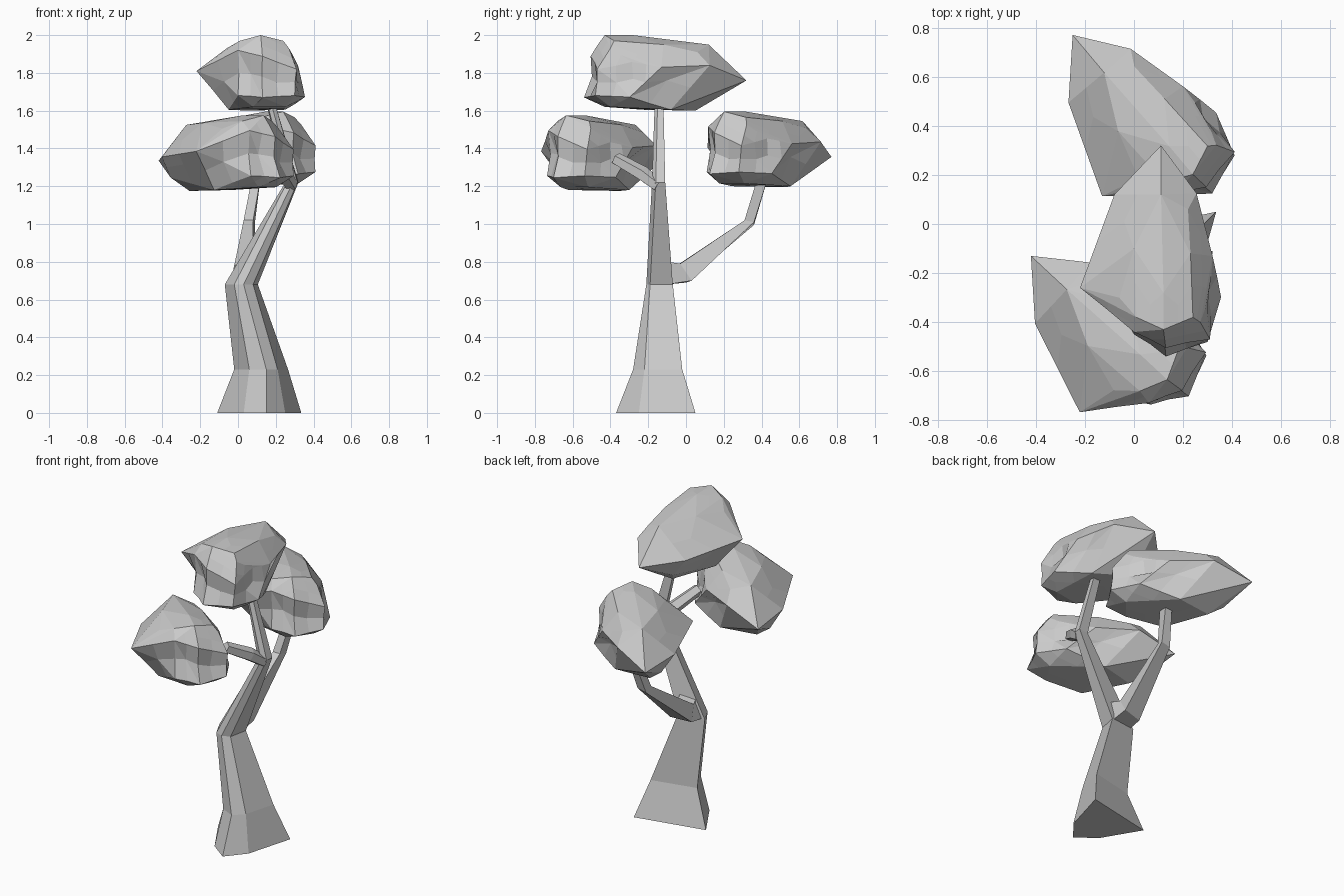
import bpy, bmesh
from math import radians
from mathutils import Vector, Matrix

if "Cube" in bpy.data.objects:
    bpy.data.objects.remove(bpy.data.objects["Cube"])


def finish(bm, name):
    bmesh.ops.recalc_face_normals(bm, faces=bm.faces)
    mesh = bpy.data.meshes.new(name)
    bm.to_mesh(mesh)
    bm.free()
    obj = bpy.data.objects.new(name, mesh)
    bpy.context.collection.objects.link(obj)
    return obj


def loft(name, rings):
    """Skin a list of equal-sized vertex rings and cap both ends."""
    bm = bmesh.new()
    rows = [[bm.verts.new(p) for p in ring] for ring in rings]
    n = len(rows[0])
    for a, b in zip(rows, rows[1:]):
        for i in range(n):
            j = (i + 1) % n
            bm.faces.new((a[i], a[j], b[j], b[i]))
    bm.faces.new(rows[0])
    bm.faces.new(rows[-1])
    return finish(bm, name)


def branch(name, path, radii, sides=5):
    """Tapered low-poly limb following a path."""
    pts = [Vector(p) for p in path]
    rings = []
    for i, (p, r) in enumerate(zip(pts, radii)):
        d = (pts[min(i + 1, len(pts) - 1)] - pts[max(i - 1, 0)]).normalized()
        u = d.cross(Vector((1, 0, 0))).normalized()
        rings.append([p + Matrix.Rotation(radians(360 * k / sides), 3, d) @ u * r
                      for k in range(sides)])
    return loft(name, rings)


# Trunk: flared five-sided foot, leaning left, then right, then up to the crown
sections = [
    (0.00, [(.335, .05), (.25, -.25), (.15, -.37), (.03, -.28), (-.11, -.045)]),
    (0.23, [(.265, -.02), (.21, -.22), (.15, -.28), (.06, -.235), (-.02, -.085)]),
    (0.68, [(.105, -.07), (.08, -.19), (.03, -.21), (-.02, -.19), (-.07, -.09)]),
    (1.22, [(.32, -.11), (.315, -.16), (.29, -.18), (.26, -.17), (.25, -.12)]),
    (1.66, [(.19, -.12), (.19, -.15), (.17, -.165), (.15, -.15), (.145, -.12)]),
]
loft("trunk", [[(x, y, z) for x, y in ring] for z, ring in sections])

# Back branch: wide where it leaves the knee of the trunk, slim at the foliage
loft("back_branch", [
    [(-.05, -.10, .68), (.09, -.10, .68), (.11, -.10, .80), (.01, -.12, .79)],
    [(-.04, .0, .69), (.09, .03, .70), (.08, -.03, .79), (-.02, -.05, .78)],
    [(.03, .36, .995), (.09, .36, 1.01), (.08, .31, 1.02), (.03, .31, 1.02)],
    [(.075, .435, 1.25), (.12, .435, 1.25), (.12, .38, 1.25), (.075, .38, 1.25)]])

# Front branch: short limb from the upper bend
branch("front_branch",
       [(.285, -.145, 1.2), (.245, -.23, 1.265), (.17, -.37, 1.345)],
       [.035, .042, .035])

# Foliage clump: faceted boulder shape, pointed at the back, blunt at the front
bottom = [(.06, .05, 1.60), (-.05, -.23, 1.605), (.25, -.08, 1.605), (.25, -.40, 1.62),
          (.08, -.43, 1.62)]
middle = [(.11, .32, 1.76), (-.08, .12, 1.78), (-.22, -.26, 1.81), (0, .13, 1.67),
          (0, -.45, 1.68), (.13, -.54, 1.67), (.30, -.48, 1.68), (.36, -.30, 1.67),
          (.32, -.13, 1.83), (.255, .125, 1.84), (.31, -.47, 1.82)]
top = [(.0, -.44, 1.92), (.13, -.51, 1.89), (.27, -.40, 1.93), (.31, -.29, 1.86),
       (-.06, -.30, 1.93), (.01, -.38, 1.97), (.12, -.43, 2.0), (.24, -.38, 1.97),
       (.12, -.28, 2.0), (0, -.10, 1.96), (.22, .06, 1.91), (.23, -.12, 1.95),
       (.11, .12, 1.95)]
tip = Vector((.11, .32, 1.76))

# Dents in the lumpy blunt end: centre and reach
dents = [((-.10, -.36, 1.74), .13), ((.07, -.50, 1.79), .13), ((.34, -.33, 1.77), .12),
         ((.22, -.50, 1.77), .10), ((.31, -.10, 1.72), .11)]
core = Vector((.08, -.18, 1.79))


def clump(name, new_tip, angle):
    """Dented hull of the shared points, turned about its tip and moved into place."""
    bm = bmesh.new()
    for p in bottom + middle + top:
        bm.verts.new(p)
    bmesh.ops.convex_hull(bm, input=bm.verts)
    loose = [v for v in bm.verts if not v.link_faces]
    bmesh.ops.delete(bm, geom=loose, context='VERTS')
    corners = set(bm.verts)
    bmesh.ops.subdivide_edges(bm, edges=bm.edges, cuts=1, use_grid_fill=True)
    for v in bm.verts:
        if v in corners:
            continue
        pull = max(max(0, 1 - (v.co - Vector(c)).length / r) for c, r in dents)
        v.co += (core - v.co).normalized() * .055 * pull
    place = Matrix.Translation(new_tip) @ Matrix.Rotation(radians(angle), 4, 'Z')
    bm.transform(place @ Matrix.Translation(-tip))
    bmesh.ops.join_triangles(bm, faces=bm.faces, angle_face_threshold=radians(8),
                             angle_shape_threshold=radians(60))
    return finish(bm, name)


clump("top_foliage", (.11, .32, 1.76), 0)
clump("front_foliage", (-.42, -.13, 1.335), 47)
clump("back_foliage", (-.25, .77, 1.355), 40)
